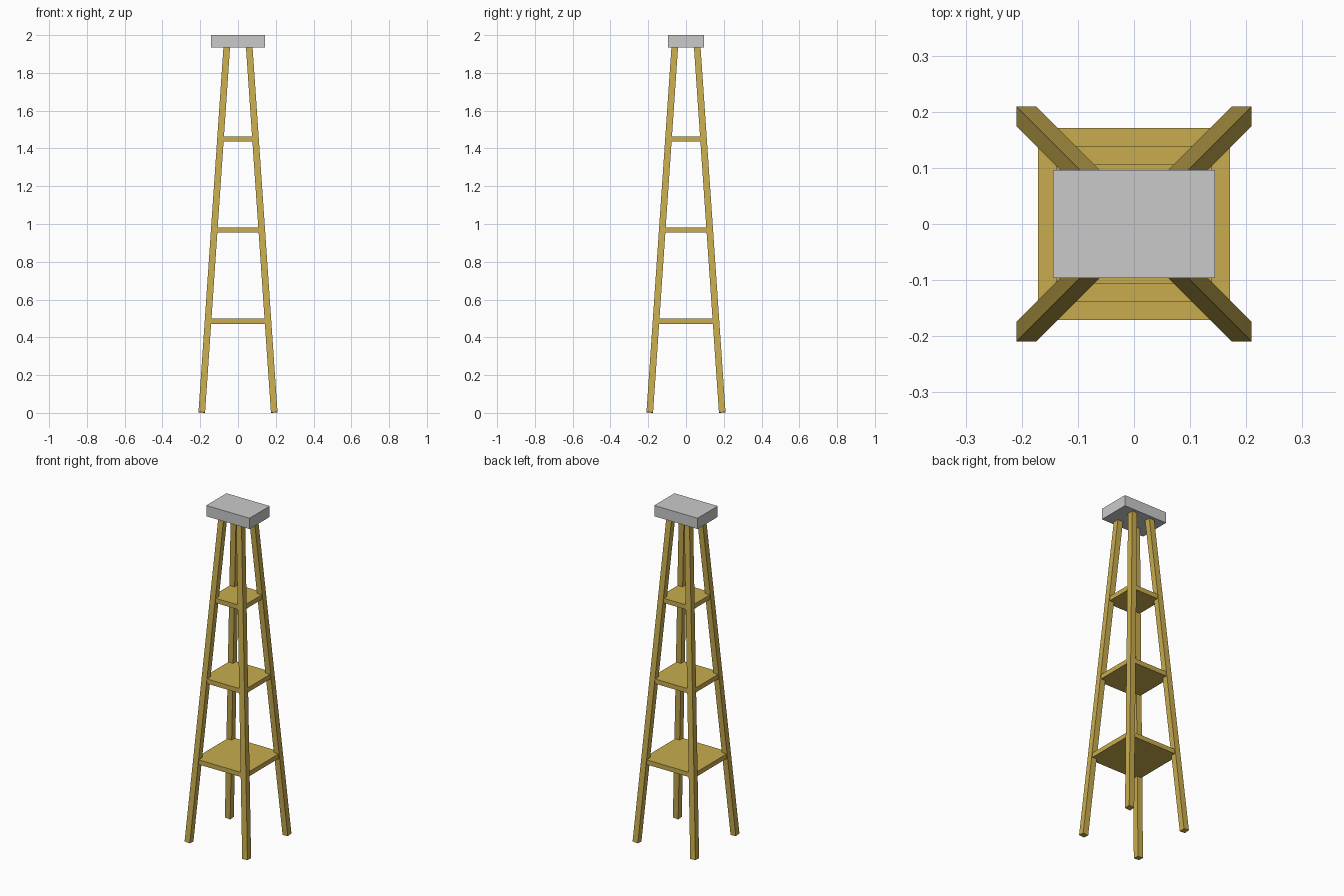
import bpy, bmesh

if "Cube" in bpy.data.objects:
    bpy.data.objects.remove(bpy.data.objects["Cube"])


def material(name, rgb):
    m = bpy.data.materials.new(name)
    m.diffuse_color = (*rgb, 1)
    m.use_nodes = True
    m.node_tree.nodes["Principled BSDF"].inputs["Base Color"].default_value = m.diffuse_color
    return m


WOOD = material("golden wood", (0.58, 0.415, 0.077))
GREY = material("light grey", (0.59, 0.59, 0.59))


def add_object(name, bm, mat):
    bmesh.ops.recalc_face_normals(bm, faces=bm.faces)
    mesh = bpy.data.meshes.new(name)
    bm.to_mesh(mesh)
    bm.free()
    mesh.materials.append(mat)
    obj = bpy.data.objects.new(name, mesh)
    bpy.context.collection.objects.link(obj)
    return obj


def slab(name, half_x, half_y, z0, z1, mat):
    bm = bmesh.new()
    bmesh.ops.create_cube(bm, size=2)
    for v in bm.verts:
        v.co.x *= half_x
        v.co.y *= half_y
        v.co.z = z1 if v.co.z > 0 else z0
    return add_object(name, bm, mat)


# Splayed legs: square bars leaning to the centre, ends cut square to the lean
FOOT, LEAN, HALF, LEG_TOP = 0.192, 0.0684, 0.0175, 1.95


def leg(name, sx, sy):
    bm = bmesh.new()
    bmesh.ops.create_cube(bm, size=2)
    for v in bm.verts:
        dx, dy = v.co.x * HALF, v.co.y * HALF
        base = LEG_TOP if v.co.z > 0 else 2 * HALF * LEAN
        z = base + LEAN * (dx + dy)
        centre = FOOT - LEAN * z
        v.co = (sx * (centre + dx), sy * (centre + dy), z)
    return add_object(name, bm, WOOD)


for side, sx in (("left", -1), ("right", 1)):
    for end, sy in (("front", -1), ("back", 1)):
        leg(f"{end}_{side}_leg", sx, sy)

# Square shelves between the legs
for name, half, z0, z1 in (("lower_shelf", 0.171, 0.471, 0.499),
                           ("middle_shelf", 0.139, 0.954, 0.982),
                           ("upper_shelf", 0.106, 1.436, 1.464)):
    slab(name, half, half, z0, z1, WOOD)

# Cap block
slab("top_block", 0.144, 0.096, 1.935, 2.0, GREY)
